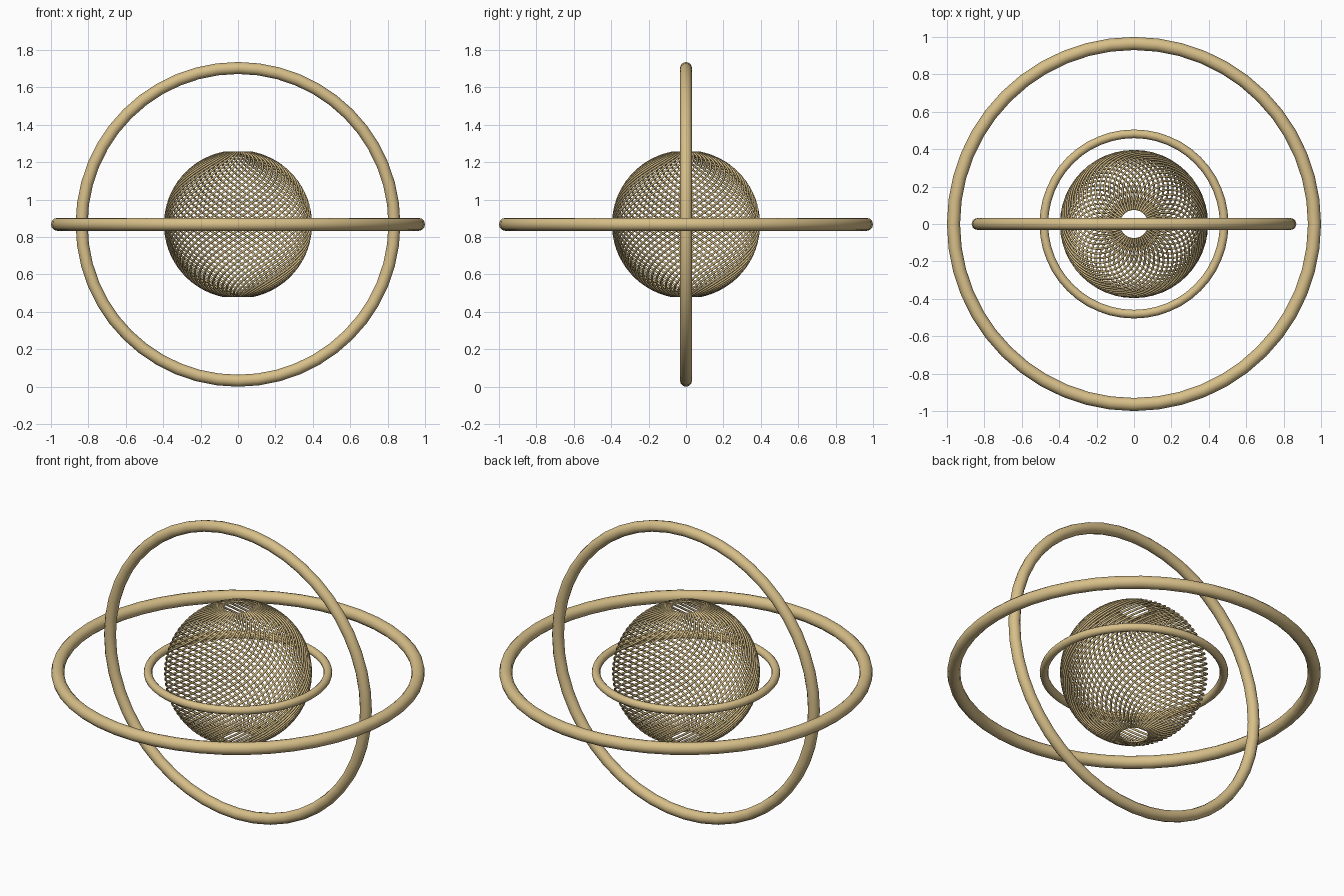
import bpy
from math import sin, cos, pi, radians

cube = bpy.data.objects.get("Cube")
if cube:
    bpy.data.objects.remove(cube, do_unlink=True)

CENTRE = 0.868      # height shared by all parts
RADIUS = 0.391      # wire sphere radius
STRANDS = 48
STEPS = 40
TWIST = pi          # total turn of a strand from pole to pole
HOLE = radians(11.25)

# Single warm gold material
gold = bpy.data.materials.new("pale gold")
gold.use_nodes = True
colour = (0.68, 0.52, 0.25, 1)
gold.diffuse_color = colour
gold.node_tree.nodes["Principled BSDF"].inputs["Base Color"].default_value = colour


def ring(name, major, minor, tilt=0):
    bpy.ops.mesh.primitive_torus_add(
        major_radius=major, minor_radius=minor, major_segments=48,
        minor_segments=12, location=(0, 0, CENTRE), rotation=(tilt, 0, 0))
    obj = bpy.context.object
    obj.name = name
    obj.data.materials.append(gold)
    bpy.ops.object.shade_smooth_by_angle(angle=radians(40))


# Three rings around the sphere
ring("outer_horizontal_ring", 0.965, 0.035)
ring("vertical_ring", 0.836, 0.032, pi / 2)
ring("inner_horizontal_ring", 0.482, 0.023)

# Wire sphere: meridians twisted about the vertical axis, open at both poles
curve = bpy.data.curves.new("wire_sphere", "CURVE")
curve.dimensions = "3D"
curve.bevel_depth = 0.006
curve.bevel_resolution = 1
curve.use_fill_caps = True
for s in range(STRANDS):
    strand = curve.splines.new("POLY")
    strand.points.add(STEPS)
    for i, point in enumerate(strand.points):
        polar = HOLE + (pi - 2 * HOLE) * i / STEPS
        turn = 2 * pi * s / STRANDS + TWIST / 2 * cos(polar)
        r = RADIUS * sin(polar)
        point.co = (r * cos(turn), r * sin(turn), RADIUS * cos(polar), 1)
curve.materials.append(gold)
sphere = bpy.data.objects.new("wire_sphere", curve)
sphere.location.z = CENTRE
bpy.context.collection.objects.link(sphere)

# Turn the strands into a mesh
bpy.ops.object.select_all(action="DESELECT")
sphere.select_set(True)
bpy.context.view_layer.objects.active = sphere
bpy.ops.object.convert(target="MESH")
bpy.ops.object.shade_smooth_by_angle(angle=radians(70))
